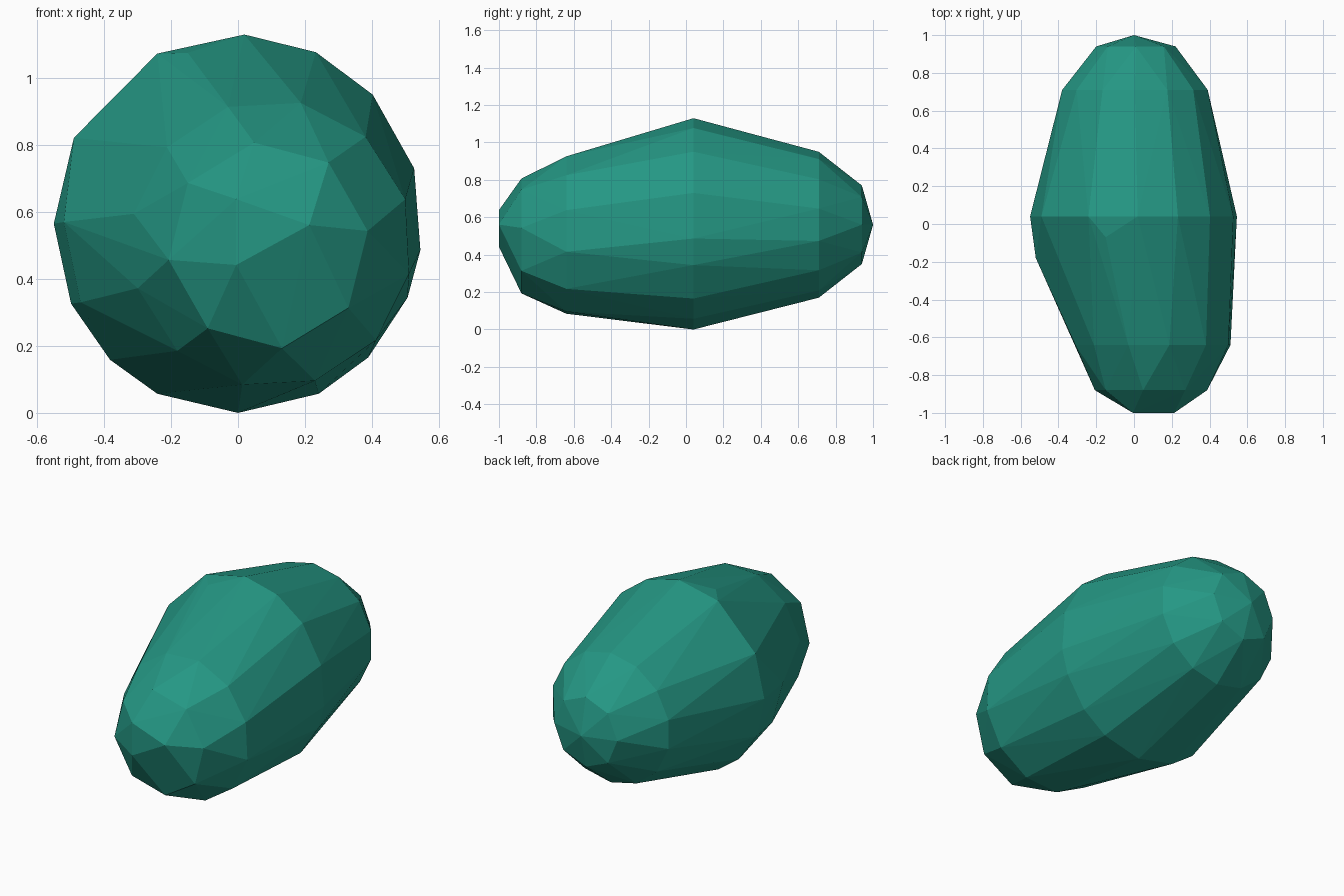
import bpy, bmesh
from math import cos, sin, radians

if "Cube" in bpy.data.objects:
    bpy.data.objects.remove(bpy.data.objects["Cube"])

# One flat colour
green = bpy.data.materials.new("teal green")
green.diffuse_color = (0.018, 0.31, 0.23, 1)
green.use_nodes = True
green.node_tree.nodes["Principled BSDF"].inputs["Base Color"].default_value = green.diffuse_color

bm = bmesh.new()


def ring(y, cx, cz, rx, rz, angles):
    """Add points on an ellipse across the long (y) axis."""
    for a in angles:
        t = radians(a)
        bm.verts.new((cx + rx * cos(t), y, cz + rz * sin(t)))


def even(n, start=0):
    return [start + 360 * i / n for i in range(n)]


# Back cap: pole and two rings
bm.verts.new((0, 1, 0.56))
ring(0.94, 0.01, 0.56, 0.21, 0.21, even(8))
ring(0.71, 0.005, 0.56, 0.395, 0.39, even(14, 90))

# Irregular girdle round the middle
ring(0.04, 0, 0.565, 0.55, 0.565,
     [88, 65, 43, 17, -8, -23, -45, -64, -90, -116, -134, -155, -180, 153, 116])

# Blunt front end, shifted slightly to the right
ring(-0.64, 0.10, 0.505, 0.42, 0.43, even(12, 18))
ring(-0.88, 0.09, 0.50, 0.30, 0.31, even(8, 8))
ring(-1.0, 0.075, 0.54, 0.14, 0.12, (10, 125, 235))

# Extra facet corners on the left shoulder and the top
for p in ((-0.52, -0.18, 0.57), (-0.47, -0.15, 0.33), (-0.15, -0.07, 1.075)):
    bm.verts.new(p)

# Wrap the facets round all points
hull = bmesh.ops.convex_hull(bm, input=bm.verts[:])
loose = [g for g in hull["geom_interior"] if isinstance(g, bmesh.types.BMVert)]
bmesh.ops.delete(bm, geom=loose, context='VERTS')
bmesh.ops.recalc_face_normals(bm, faces=bm.faces[:])

mesh = bpy.data.meshes.new("faceted_stone")
bm.to_mesh(mesh)
bm.free()
mesh.materials.append(green)
bpy.context.collection.objects.link(bpy.data.objects.new("faceted_stone", mesh))
